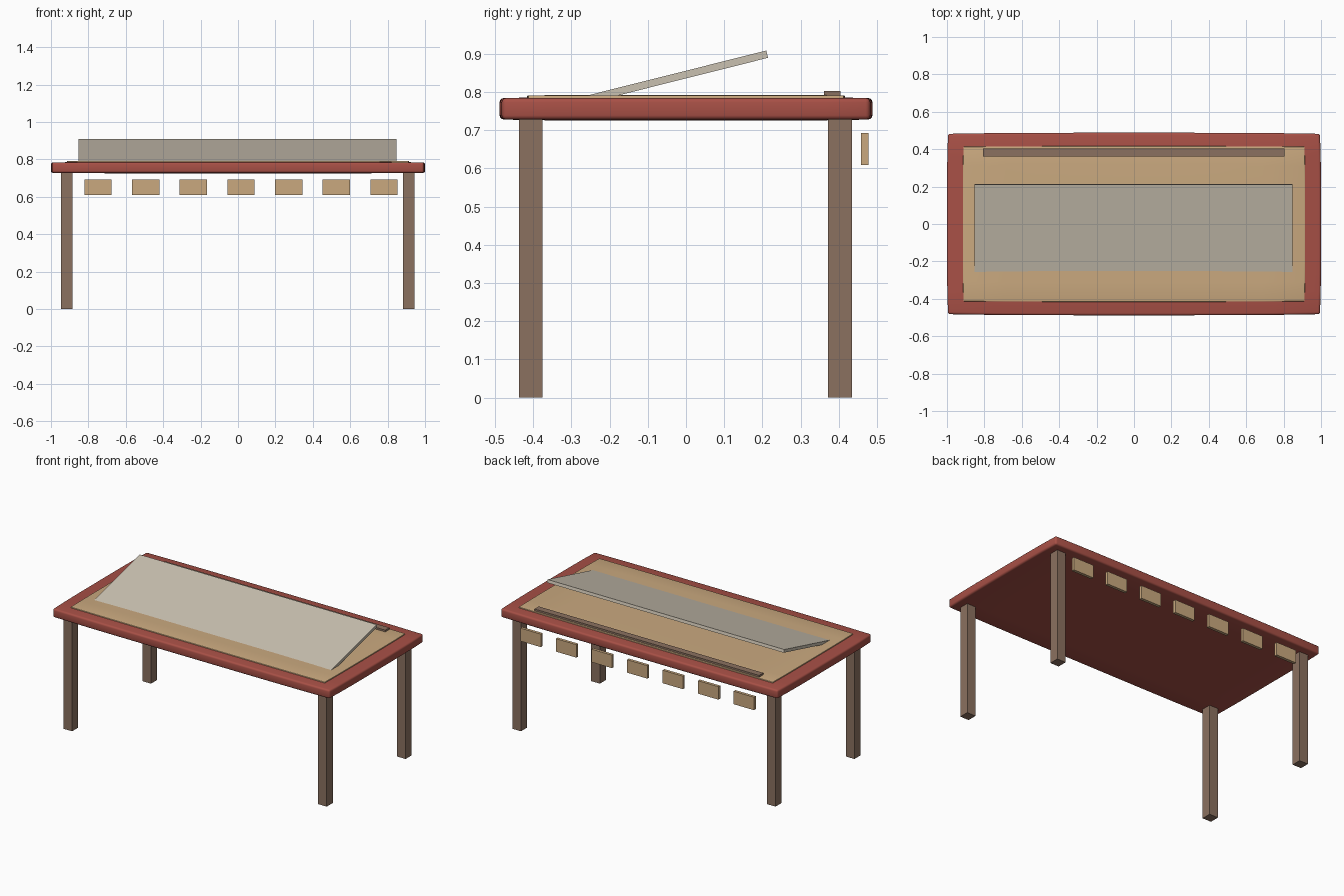
import bpy, bmesh, math
from mathutils import Matrix

old = bpy.data.objects.get("Cube")
if old:
    bpy.data.objects.remove(old, do_unlink=True)


def material(name, rgb):
    """Flat colour given as 0-255 sRGB, stored as linear."""
    lin = [((c / 255 + 0.055) / 1.055) ** 2.4 for c in rgb]
    m = bpy.data.materials.new(name)
    m.use_nodes = True
    m.diffuse_color = (*lin, 1)
    m.node_tree.nodes["Principled BSDF"].inputs["Base Color"].default_value = (*lin, 1)
    return m


RED = material("red_frame", (168, 80, 70))
TAN = material("tan_wood", (202, 169, 127))
BROWN = material("brown_wood", (139, 113, 96))
STONE = material("pale_panel", (202, 193, 177))


def box(name, centre, size, mat, tilt=0.0):
    """Box with an optional tilt about x."""
    bm = bmesh.new()
    bmesh.ops.create_cube(bm, size=1, matrix=Matrix.Diagonal((*size, 1)))
    mesh = bpy.data.meshes.new(name)
    bm.to_mesh(mesh)
    bm.free()
    mesh.materials.append(mat)
    ob = bpy.data.objects.new(name, mesh)
    ob.location = centre
    ob.rotation_euler.x = tilt
    bpy.context.collection.objects.link(ob)
    return ob


def soft_slab(name, centre, size, mat, bow, radius):
    """Rounded slab whose sides bow out slightly towards the middle."""
    ob = box(name, centre, size, mat)
    half = [s / 2 for s in size]
    bm = bmesh.new()
    bm.from_mesh(ob.data)
    bmesh.ops.bevel(bm, geom=bm.edges[:], offset=radius, segments=3,
                    profile=0.5, affect='EDGES', clamp_overlap=True)
    for axis in (0, 1):
        for i in range(1, 8):
            point, normal = [0, 0, 0], [0, 0, 0]
            point[axis] = half[axis] * (i / 4 - 1)
            normal[axis] = 1
            bmesh.ops.bisect_plane(bm, geom=bm.verts[:] + bm.edges[:] + bm.faces[:],
                                   plane_co=point, plane_no=normal)
    for v in bm.verts:
        u, w = v.co.x / half[0], v.co.y / half[1]
        v.co.x -= bow * u * w ** 4
        v.co.y -= bow * w * u ** 4
        v.co.z -= bow / 2 * v.co.z / half[2] * max(abs(u), abs(w)) ** 4
    bm.to_mesh(ob.data)
    bm.free()
    bpy.ops.object.select_all(action='DESELECT')
    ob.select_set(True)
    bpy.context.view_layer.objects.active = ob
    bpy.ops.object.shade_smooth_by_angle(angle=math.radians(40))
    return ob


# Table top and inset work surface
soft_slab("table_top", (0, 0, 0.756), (2.0, 0.976, 0.062), RED, 0.006, 0.012)
soft_slab("work_surface", (0, 0, 0.782), (1.83, 0.832, 0.021), TAN, 0.003, 0.003)

# Four legs
for side, x in (("right", -0.916), ("left", 0.912)):
    for end, y in (("front", -0.406), ("back", 0.403)):
        box(f"{end}_{side}_leg", (x, y, 0.365), (0.062, 0.062, 0.73), BROWN)

# Tilted drawing board, its low edge sunk into the top
tilt = math.radians(14.1)
length, thick = 0.51, 0.0195
c, s = math.cos(tilt), math.sin(tilt)
upper_y, upper_z = 0.2125, 0.899
box("drawing_board", (-0.002, upper_y - c * length / 2, upper_z - s * length / 2),
    (1.70, length, thick), STONE, tilt)

# Tool rail along the back
box("tool_rail", (-0.002, 0.383, 0.793), (1.612, 0.043, 0.02), BROWN)

# Row of drawer fronts under the back edge
for i in range(7):
    box(f"drawer_front_{i + 1}", (-0.749 + 0.255 * i, 0.468, 0.651),
        (0.146, 0.019, 0.084), TAN)
